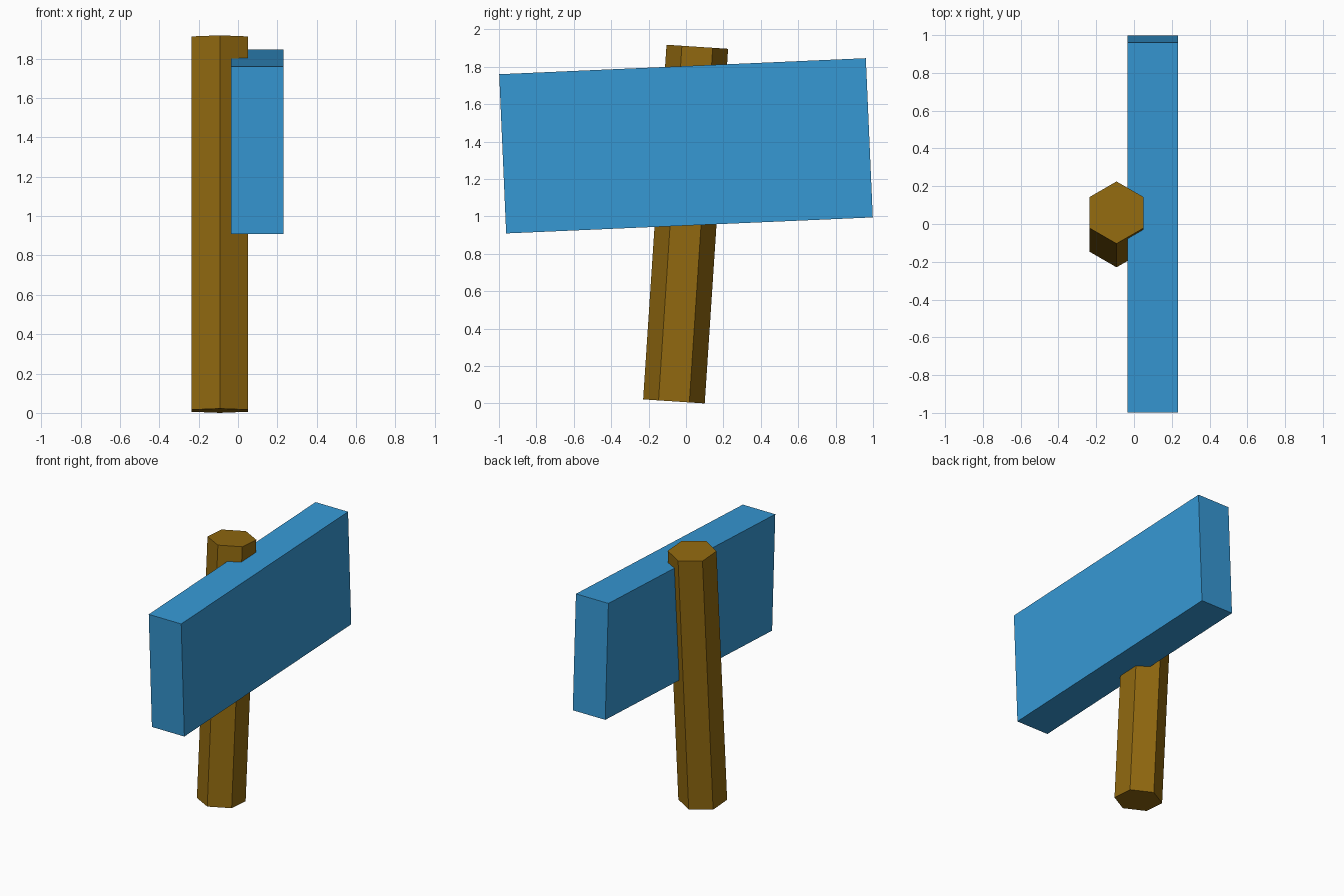
import bpy, bmesh, math
from mathutils import Matrix, Vector

if "Cube" in bpy.data.objects:
    bpy.data.objects.remove(bpy.data.objects["Cube"])


def material(name, rgb):
    mat = bpy.data.materials.new(name)
    mat.diffuse_color = (*rgb, 1.0)
    mat.use_nodes = True
    mat.node_tree.nodes["Principled BSDF"].inputs["Base Color"].default_value = mat.diffuse_color
    return mat


def prism(name, profile, height, location, tilt, mat):
    """Extrude an XY profile along z, centred, then lean it about the x axis."""
    bm = bmesh.new()
    base = bm.faces.new([bm.verts.new((x, y, -height / 2)) for x, y in profile])
    top = bmesh.ops.extrude_face_region(bm, geom=[base], use_keep_orig=True)["geom"]
    bmesh.ops.translate(bm, vec=Vector((0, 0, height)),
                        verts=[v for v in top if isinstance(v, bmesh.types.BMVert)])
    bmesh.ops.transform(bm, verts=bm.verts,
                        matrix=Matrix.Rotation(math.radians(tilt), 4, 'X'))
    bmesh.ops.recalc_face_normals(bm, faces=bm.faces)
    mesh = bpy.data.meshes.new(name)
    bm.to_mesh(mesh)
    bm.free()
    mesh.materials.append(mat)
    obj = bpy.data.objects.new(name, mesh)
    obj.location = location
    bpy.context.collection.objects.link(obj)
    return obj


brown = material("brown wood", (0.283, 0.141, 0.005))
blue = material("blue paint", (0.037, 0.314, 0.658))

# Hexagonal post with corners towards front and back, leaning backwards
R = 0.165
hexagon = [(R * math.sin(i * math.pi / 3), R * math.cos(i * math.pi / 3)) for i in range(6)]
prism("post", hexagon, 1.90, (-0.0925, -0.002, 0.959), -3.77, brown)

# Sign board set into the right side of the post, slightly crooked
W, T = 1.962 / 2, 0.267 / 2
rectangle = [(-T, -W), (T, -W), (T, W), (-T, W)]
prism("sign_board", rectangle, 0.852, (0.0985, 0, 1.3775), 2.5, blue)
